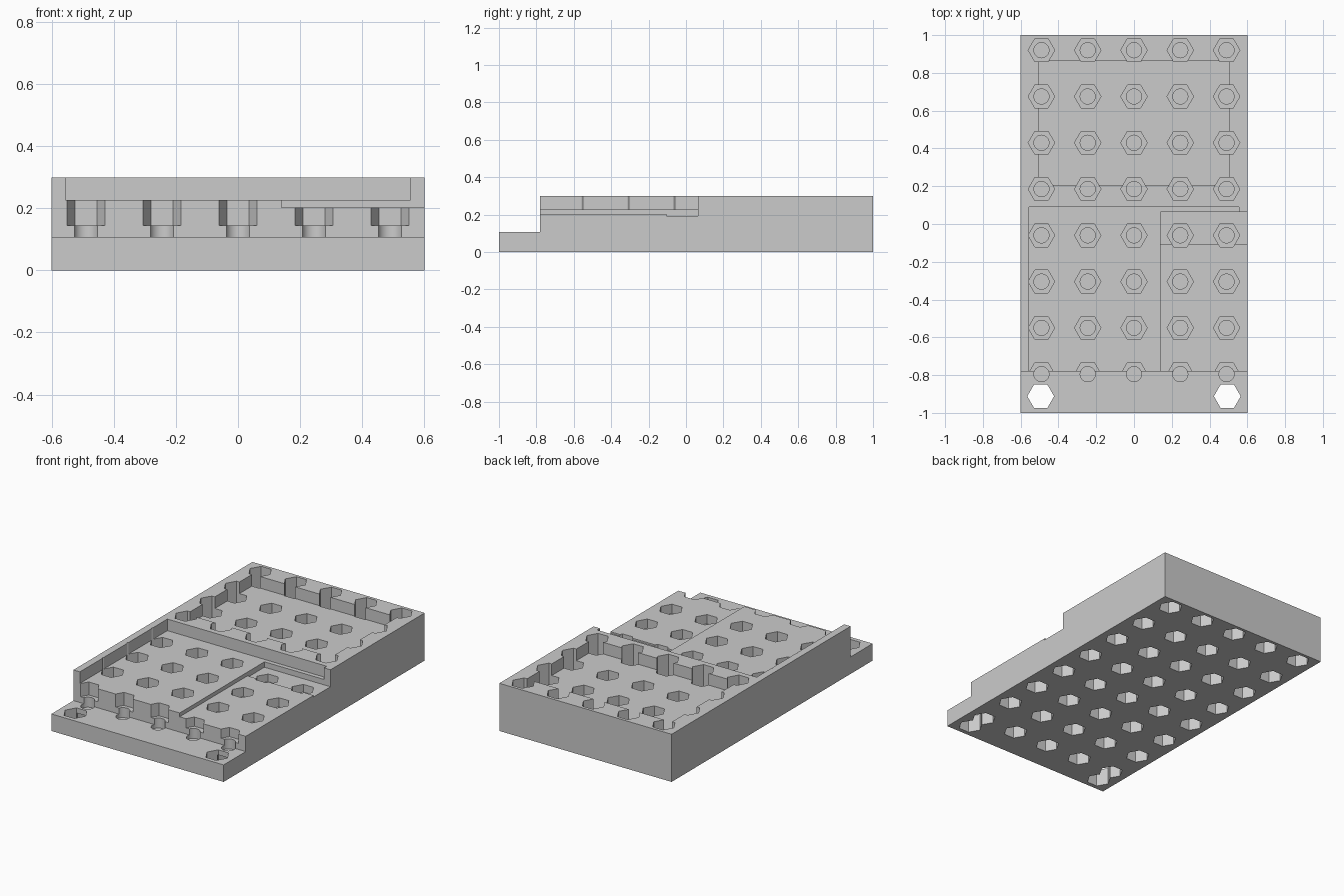
import bpy
import bmesh
import math
from mathutils import Matrix

cube = bpy.data.objects.get("Cube")
if cube:
    bpy.data.objects.remove(cube, do_unlink=True)

grey = bpy.data.materials.new("plain_grey")
grey.use_nodes = True
colour = (0.6, 0.6, 0.6, 1)
grey.diffuse_color = colour
grey.node_tree.nodes["Principled BSDF"].inputs["Base Color"].default_value = colour


def add_object(name, bm):
    mesh = bpy.data.meshes.new(name)
    bm.to_mesh(mesh)
    bm.free()
    mesh.materials.append(grey)
    obj = bpy.data.objects.new(name, mesh)
    bpy.context.collection.objects.link(obj)
    return obj


def box(name, x, y, z):
    bm = bmesh.new()
    size = Matrix.Diagonal((x[1] - x[0], y[1] - y[0], z[1] - z[0], 1))
    centre = Matrix.Translation((sum(x) / 2, sum(y) / 2, sum(z) / 2))
    bmesh.ops.create_cube(bm, size=1, matrix=centre @ size)
    return add_object(name, bm)


def prisms(name, points, sides, radius, low, high):
    """One upright prism per point, with a corner pointing along x."""
    bm = bmesh.new()
    for px, py in points:
        ring = [bm.verts.new((px + radius * math.cos(math.tau * i / sides),
                              py + radius * math.sin(math.tau * i / sides), low))
                for i in range(sides)]
        face = bm.faces.new(ring)
        top = bmesh.ops.extrude_face_region(bm, geom=[face])["geom"]
        verts = [v for v in top if isinstance(v, bmesh.types.BMVert)]
        bmesh.ops.translate(bm, verts=verts, vec=(0, 0, high - low))
    bmesh.ops.recalc_face_normals(bm, faces=bm.faces)
    return add_object(name, bm)


def cut(target, cutter):
    mod = target.modifiers.new(cutter.name, "BOOLEAN")
    mod.operation = "DIFFERENCE"
    mod.solver = "EXACT"
    mod.object = cutter
    bpy.context.view_layer.objects.active = target
    bpy.ops.object.modifier_apply(modifier=mod.name)
    bpy.data.objects.remove(cutter, do_unlink=True)


# Solid mounting block
block = box("mounting_block", (-0.6, 0.6), (-1, 1), (0, 0.3))

# Front ledge, rear pocket, front pocket and the side recess with its deeper slot
cut(block, box("ledge_cut", (-1, 1), (-2, -0.78), (0.107, 1)))
cut(block, box("rear_pocket_cut", (-0.505, 0.505), (0.207, 0.864), (0.227, 1)))
cut(block, box("front_pocket_cut", (-0.555, 0.555), (-2, 0.09), (0.227, 1)))
cut(block, box("side_recess_cut", (0.14, 1), (-2, 0.063), (0.203, 1)))
cut(block, box("side_slot_cut", (0.14, 1), (-0.105, 0.063), (0.193, 1)))

# Grid of bolt holes: hexagon above, round bore, hexagon below a thin web
pitch = 0.245
grid = [(pitch * i, 0.92 - pitch * j) for i in range(-2, 3) for j in range(8)]
cut(block, prisms("upper_hexagons", grid, 6, 0.07, 0.145, 0.5))
cut(block, prisms("round_bores", grid, 32, 0.04, 0.082, 0.4))
cut(block, prisms("lower_hexagons", grid, 6, 0.07, -0.2, 0.075))

# Two through holes in the front corners
corners = [(-0.494, -0.912), (0.494, -0.912)]
cut(block, prisms("corner_hexagons", corners, 6, 0.071, -0.3, 0.6))

# Smooth the round bores, keep every edge crisp
bpy.ops.object.select_all(action="DESELECT")
block.select_set(True)
bpy.context.view_layer.objects.active = block
bpy.ops.object.shade_smooth_by_angle(angle=math.radians(20))
